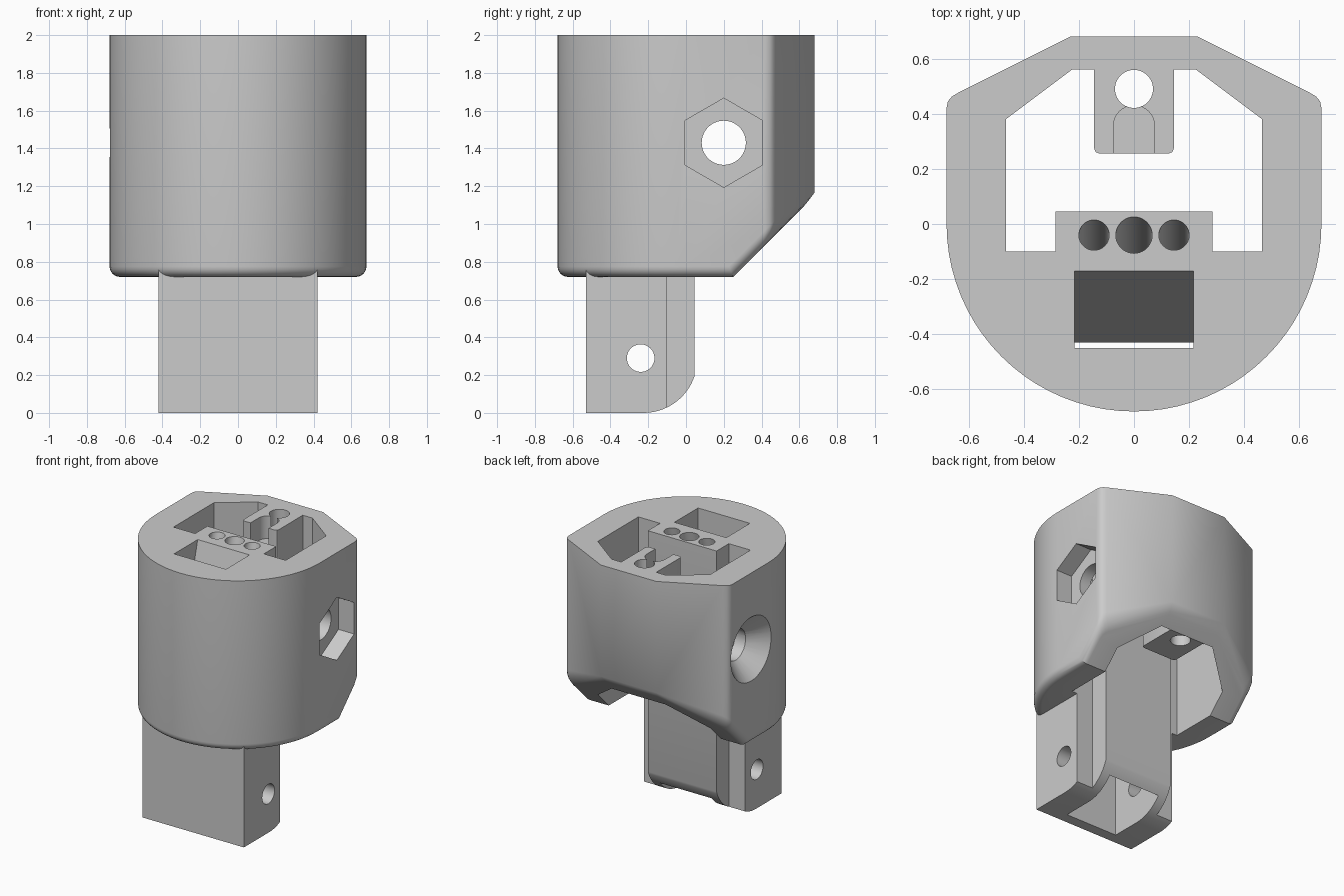
import bpy, bmesh
from math import sin, cos, pi, sqrt, radians

if "Cube" in bpy.data.objects:
    bpy.data.objects.remove(bpy.data.objects["Cube"], do_unlink=True)

grey = bpy.data.materials.new("plain grey")
grey.use_nodes = True
grey.diffuse_color = (0.6, 0.6, 0.6, 1)
grey.node_tree.nodes["Principled BSDF"].inputs["Base Color"].default_value = (0.6, 0.6, 0.6, 1)


def finish(name, bm):
    bmesh.ops.recalc_face_normals(bm, faces=bm.faces[:])
    mesh = bpy.data.meshes.new(name)
    bm.to_mesh(mesh)
    bm.free()
    mesh.materials.append(grey)
    obj = bpy.data.objects.new(name, mesh)
    bpy.context.collection.objects.link(obj)
    return obj


def loft(name, axis, lo, pts, hi, end_pts=None):
    """Solid between two matching profiles, along x (points are y, z) or z (points are x, y)."""
    place = (lambda p, h: (h, *p)) if axis == "x" else (lambda p, h: (*p, h))
    bm = bmesh.new()
    a = [bm.verts.new(place(p, lo)) for p in pts]
    b = [bm.verts.new(place(p, hi)) for p in (end_pts or pts)]
    bm.faces.new(a)
    bm.faces.new(b)
    n = len(a)
    for i in range(n):
        j = (i + 1) % n
        bm.faces.new((a[i], a[j], b[j], b[i]))
    return finish(name, bm)


def ring(u, v, r, n=40):
    return [(u + r * cos(pi / 2 + 2 * pi * i / n), v + r * sin(pi / 2 + 2 * pi * i / n)) for i in range(n)]


def boolean(target, tool, operation="DIFFERENCE"):
    mod = target.modifiers.new("cut", "BOOLEAN")
    mod.object = tool
    mod.operation = operation
    mod.solver = "EXACT"
    bpy.context.view_layer.objects.active = target
    bpy.ops.object.modifier_apply(modifier=mod.name)
    bpy.data.objects.remove(tool, do_unlink=True)


# Housing outline: round front, straight sides, angled back with soft corners
R, BASE, TOP, FILLET = 0.68, 0.72, 2.0, 0.055
back = [(R, 0.42), (0.675, 0.445), (0.66, 0.463), (0.64, 0.475), (0.23, R)]
outline = [(R * cos(pi + pi * i / 40), R * sin(pi + pi * i / 40)) for i in range(41)]
outline += back + [(-x, y) for x, y in reversed(back)]

# Housing: convex solid with a sloped lower back and a rounded bottom edge
bm = bmesh.new()
for p in outline:
    bm.verts.new((*p, TOP))
for k in range(7):
    a = k / 6 * pi / 2
    inset, rise = FILLET * (1 - cos(a)), FILLET * (1 - sin(a))
    s = 1 - inset / R
    layer = [(x * s, y * s) for x, y in outline]
    layer += [(side * R * s, 0.25 - (sqrt(2) - 1) * rise) for side in (-1, 1)]
    for x, y in layer:
        bm.verts.new((x, y, max(BASE + rise, BASE - 0.25 + y + sqrt(2) * rise)))
for side in (-1, 1):
    bm.verts.new((side * 0.23, R, 1.165))
bmesh.ops.convex_hull(bm, input=bm.verts[:])
bmesh.ops.delete(bm, geom=[v for v in bm.verts if not v.link_faces], context="VERTS")
bmesh.ops.dissolve_limit(bm, angle_limit=radians(0.3), verts=bm.verts[:], edges=bm.edges[:])
housing = finish("socket_housing", bm)

# Leg with a rounded lower back edge
r = 0.285
heel = [(-0.225 + r * sin(pi / 2 * i / 16), r - r * cos(pi / 2 * i / 16)) for i in range(17)]
leg = loft("leg", "x", -0.42, [(-0.53, 0)] + heel + [(0.06, 0.9), (-0.53, 0.9)], 0.42)
boolean(housing, leg, "UNION")

# Open well around the centre block and the back tongue
half = [(0.285, 0.045), (0.285, -0.1), (0.465, -0.1), (0.465, 0.38), (0.225, 0.56),
        (0.145, 0.56), (0.145, 0.275), (0.139, 0.261), (0.125, 0.255)]
well = half + [(-x, y) for x, y in reversed(half)]
boolean(housing, loft("well", "z", -0.1, well, 2.2))

# Tongue: flat underside, vertical hole and shallow arched slot
under = [(-0.16, 0.2), (0.16, 0.2), (0.16, 0.56), (-0.16, 0.56)]
boolean(housing, loft("tongue_underside", "z", 0.6, under, 1.03))
boolean(housing, loft("tongue_hole", "z", 0.9, ring(0, 0.49, 0.069), 2.1))
arch = [(0.075 * cos(pi * i / 16), 0.355 + 0.075 * sin(pi * i / 16)) for i in range(17)]
boolean(housing, loft("tongue_slot", "z", 1.83, [(-0.075, 0.2), (0.075, 0.2)] + arch, 2.1))

# Slanted pocket opening into the hollow leg
pocket = [(-0.45, -0.1), (0, -0.1), (0, 0.5), (-0.43, 1.0), (-0.144, 2.1), (-0.45, 2.1)]
boolean(housing, loft("pocket", "x", -0.215, pocket, 0.215))

# Three slanted channels in the centre block
for x, radius in ((-0.145, 0.055), (0, 0.066), (0.145, 0.055)):
    boolean(housing, loft("channel", "z", 0.85, ring(x, -0.33, radius), 2.1, ring(x, -0.015, radius)))

# Cross holes: leg pin, clamp bolt, nut recess and countersink
boolean(housing, loft("pin_hole", "x", -0.6, ring(-0.24, 0.29, 0.073), 0.6))
boolean(housing, loft("bolt_hole", "x", -0.8, ring(0.2, 1.43, 0.117), 0.8))
boolean(housing, loft("nut_recess", "x", 0.55, ring(0.2, 1.43, 0.236, 6), 0.8))
boolean(housing, loft("countersink", "x", -0.8, ring(0.2, 1.43, 0.355), -0.545, ring(0.2, 1.43, 0.11)))

# Smooth curved walls, sharp corners
bpy.ops.object.select_all(action="DESELECT")
housing.select_set(True)
bpy.context.view_layer.objects.active = housing
bpy.ops.object.shade_smooth_by_angle(angle=radians(30))
